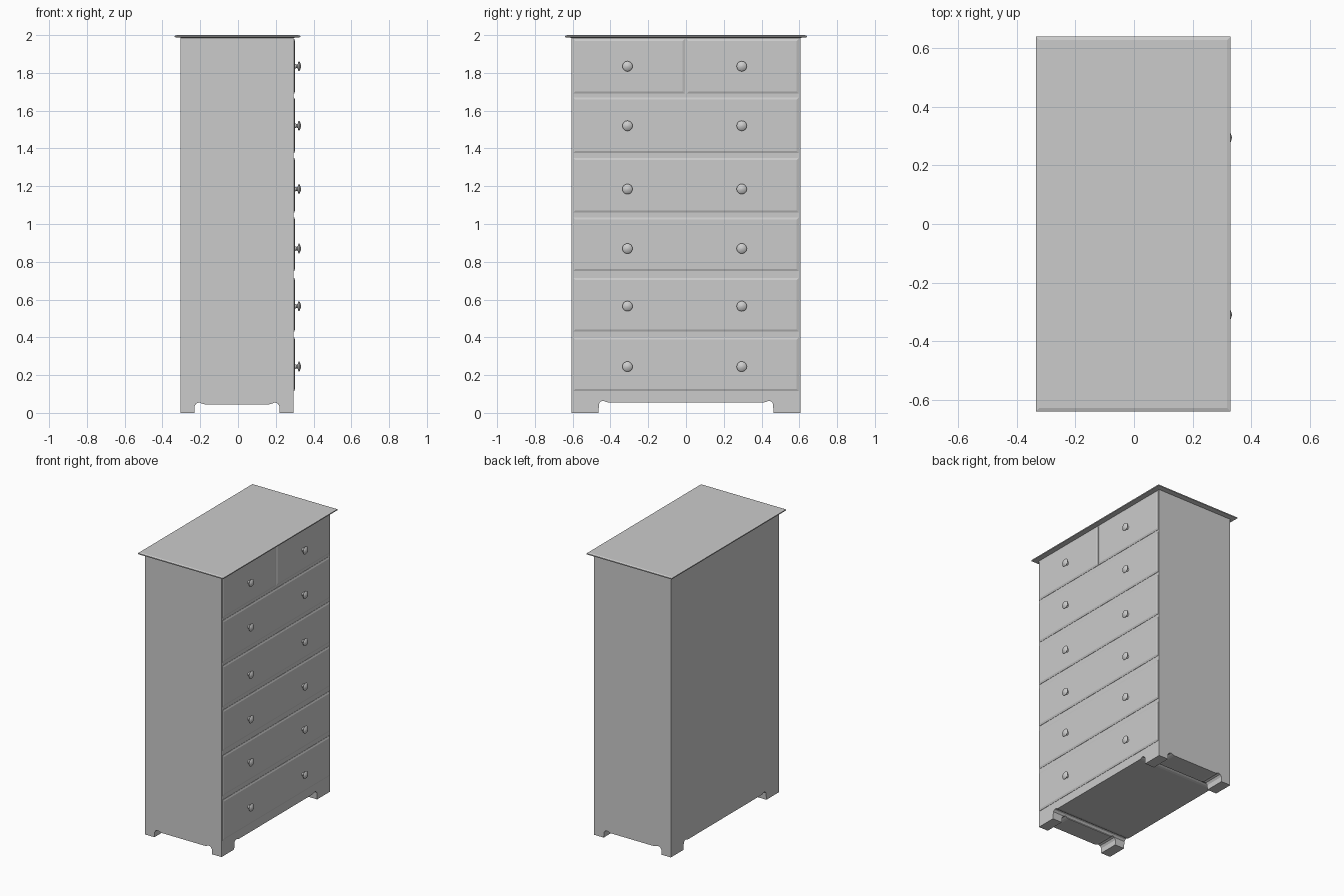
import bpy, bmesh, math
from mathutils import Vector

if "Cube" in bpy.data.objects:
    bpy.data.objects.remove(bpy.data.objects["Cube"], do_unlink=True)

GREY = (0.6, 0.6, 0.6, 1)
paint = bpy.data.materials.new("grey paint")
paint.use_nodes = True
paint.diffuse_color = GREY
paint.node_tree.nodes["Principled BSDF"].inputs["Base Color"].default_value = GREY


def finish(name, bm, smooth=False):
    bmesh.ops.recalc_face_normals(bm, faces=bm.faces)
    mesh = bpy.data.meshes.new(name)
    bm.to_mesh(mesh)
    bm.free()
    mesh.materials.append(paint)
    obj = bpy.data.objects.new(name, mesh)
    bpy.context.collection.objects.link(obj)
    if smooth:
        bpy.ops.object.select_all(action="DESELECT")
        obj.select_set(True)
        bpy.context.view_layer.objects.active = obj
        bpy.ops.object.shade_smooth_by_angle(angle=math.radians(40))
    return obj


def loft(name, rings, smooth=False):
    """Skin a list of matching closed rings and cap both ends."""
    bm = bmesh.new()
    loops = [[bm.verts.new(p) for p in ring] for ring in rings]
    n = len(loops[0])
    for a, b in zip(loops, loops[1:]):
        for i in range(n):
            j = (i + 1) % n
            bm.faces.new((a[i], a[j], b[j], b[i]))
    bm.faces.new(loops[0])
    bm.faces.new(loops[-1])
    return finish(name, bm, smooth)


def mirrored(half):
    return half + [(-u, v) for u, v in reversed(half)]


def rect(u0, u1, v0, v1):
    return [(u0, v0), (u1, v0), (u1, v1), (u0, v1)]


# Cabinet body with the bracket feet in its outline
BACK, FRONT, MID = -0.305, 0.295, -0.005
outline = mirrored([(0.41, 0.055), (0.425, 0.058), (0.437, 0.064), (0.45, 0.061),
                    (0.46, 0.05), (0.464, 0), (0.605, 0), (0.605, 1.99)])
body = loft("cabinet_body", [[(x, y, z) for y, z in outline] for x in (BACK, FRONT)])

# Arch cut through both ends between the feet
arch = mirrored([(0.17, 0.045), (0.185, 0.049), (0.2, 0.055), (0.215, 0.05),
                 (0.225, 0.035), (0.228, -0.1)])
cutter = loft("arch_cutter", [[(MID + x, y, z) for x, z in arch] for y in (-0.8, 0.8)])
cutter.hide_render = True
cut = body.modifiers.new("arch", "BOOLEAN")
cut.operation = "DIFFERENCE"
cut.solver = "EXACT"
cut.object = cutter
bpy.ops.object.select_all(action="DESELECT")
body.select_set(True)
bpy.context.view_layer.objects.active = body
bpy.ops.object.modifier_apply(modifier=cut.name)
bpy.data.objects.remove(cutter, do_unlink=True)

# Overhanging top with a slightly eased edge
loft("top_board", [[(x, y, z) for x, y in rect(-0.335 + d, 0.33 - d, -0.64 + d, 0.64 - d)]
                   for z, d in ((1.986, 0.03), (1.989, 0), (1.996, 0), (2.0, 0.012))])


# Drawer fronts: raised panels with sloping edges
def drawer(name, y0, y1, z0, z1):
    steps = ((FRONT - 0.01, 0), (FRONT + 0.002, 0), (FRONT + 0.007, 0.012))
    loft(name, [[(x, y, z) for y, z in rect(y0 + d, y1 - d, z0 + d, z1 - d)]
                for x, d in steps])


# Turned knob along x
def knob(name, y, z, sides=20):
    profile = ((0, 0.013), (0.01, 0.009), (0.015, 0.012), (0.019, 0.025),
               (0.022, 0.027), (0.025, 0.024), (0.03, 0.013), (0.033, 0.003))
    angles = [math.tau * i / sides for i in range(sides)]
    loft(name, [[Vector((FRONT + 0.006 + x, y + r * math.cos(a), z + r * math.sin(a)))
                 for a in angles] for x, r in profile], smooth=True)


rows = [(0.115, 0.4, 0.245), (0.43, 0.715, 0.565), (0.75, 1.035, 0.87),
        (1.06, 1.35, 1.185), (1.375, 1.67, 1.52), (1.69, 1.98, 1.835)]
for i, (low, high, knob_z) in enumerate(rows, 1):
    if i < len(rows):
        drawer(f"drawer_{i}", -0.598, 0.598, low, high)
    else:
        drawer("top_drawer_right", -0.598, -0.006, low, high)
        drawer("top_drawer_left", 0.002, 0.598, low, high)
    knob(f"knob_{i}_right", -0.31, knob_z)
    knob(f"knob_{i}_left", 0.295, knob_z)
